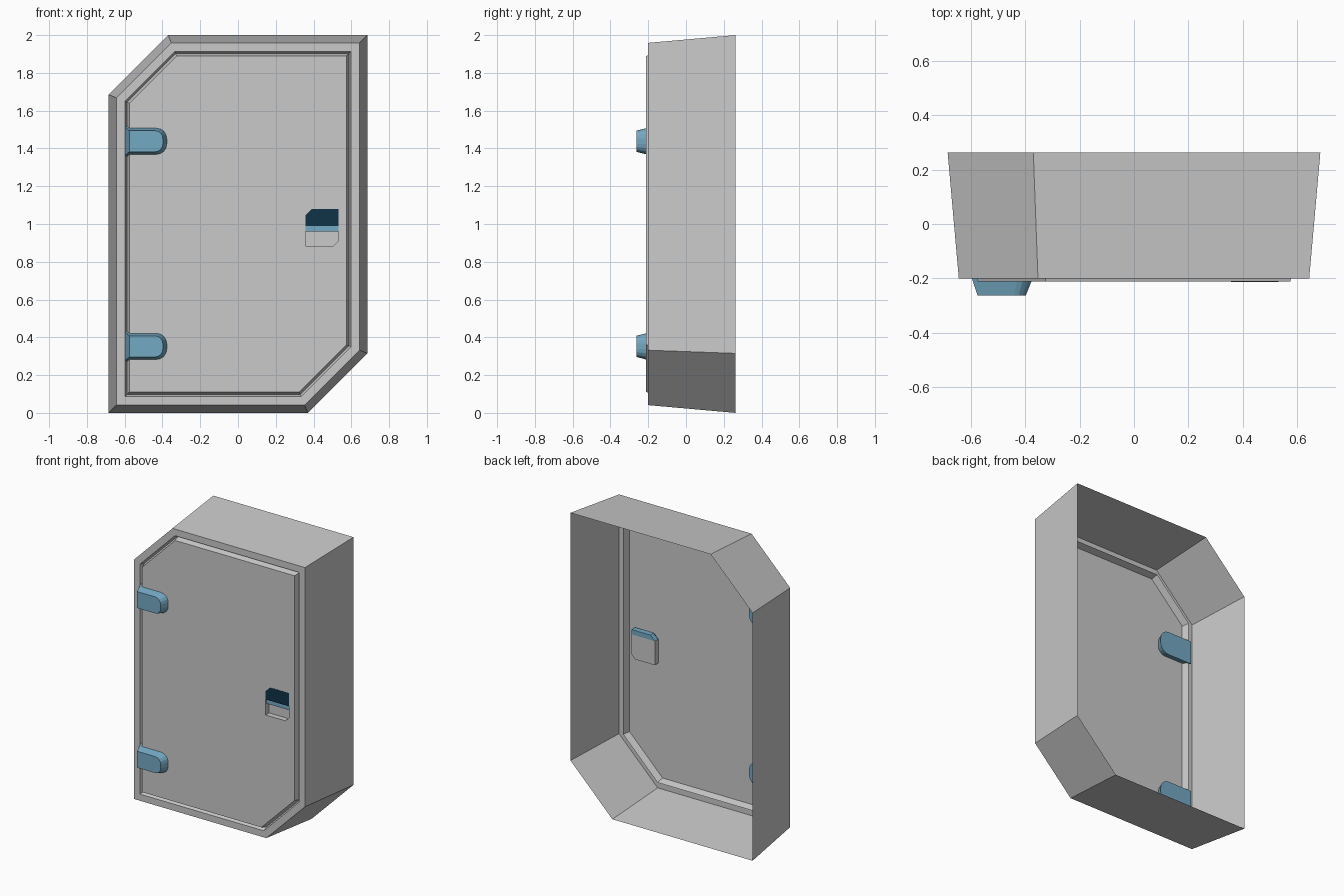
import bpy, bmesh, math

if "Cube" in bpy.data.objects:
    bpy.data.objects.remove(bpy.data.objects["Cube"])


def material(name, rgb):
    m = bpy.data.materials.new(name)
    m.diffuse_color = (*rgb, 1)
    m.use_nodes = True
    m.node_tree.nodes["Principled BSDF"].inputs["Base Color"].default_value = m.diffuse_color
    return m


GREY = material("light grey", (0.59, 0.59, 0.59))
BLUE = material("steel blue", (0.175, 0.40, 0.55))
NAVY = material("dark navy", (0.005, 0.034, 0.063))


def finish(name, bm, mats):
    me = bpy.data.meshes.new(name)
    bm.to_mesh(me)
    bm.free()
    for m in mats:
        me.materials.append(m)
    ob = bpy.data.objects.new(name, me)
    bpy.context.collection.objects.link(ob)
    return ob


def ring(bm, pts, y):
    return [bm.verts.new((x, y, z)) for x, z in pts]


def bridge(bm, a, b):
    n = len(a)
    return [bm.faces.new((a[i], a[(i + 1) % n], b[(i + 1) % n], b[i])) for i in range(n)]


def outline(d):
    # rectangle with two opposite corners cut, inset evenly by d
    w, h, c = 0.685 - d, 1 - d, 1.37 - d * math.sqrt(2)
    half = [(-w, -h), (c - h, -h), (w, w - c)]
    return [(x, z + 1) for x, z in half + [(-x, -z) for x, z in half]]


def prism(name, back, front, y0, y1, mat):
    bm = bmesh.new()
    a, b = ring(bm, back, y0), ring(bm, front, y1)
    bridge(bm, a, b)
    bm.faces.new(b)
    bm.faces.new(a[::-1])
    return finish(name, bm, [mat])


# Open-backed frame with the outer slope of the door groove
bm = bmesh.new()
loops = [ring(bm, outline(d), y) for d, y in
         ((0, 0.263), (0.041, -0.2), (0.086, -0.2), (0.097, -0.165))]
for a, b in zip(loops, loops[1:]):
    bridge(bm, a, b)
finish("frame", bm, [GREY])

# Door panel with a hole and a recessed handle pocket
POCKET = [(0.357, 0.884), (0.505, 0.884), (0.532, 0.911), (0.532, 1.047),
          (0.532, 1.08), (0.39, 1.08), (0.357, 1.047)]
bm = bmesh.new()
a, b = ring(bm, outline(0.097), -0.165), ring(bm, outline(0.111), -0.212)
bridge(bm, a, b)
p = ring(bm, POCKET, -0.212)
edges = []
for loop in (b, p):
    for i, v in enumerate(loop):
        w = loop[(i + 1) % len(loop)]
        edges.append(bm.edges.get((v, w)) or bm.edges.new((v, w)))
res = bmesh.ops.triangle_fill(bm, use_beauty=True, use_dissolve=False,
                              edges=edges, normal=(0, -1, 0))
for f in res["geom"]:
    if isinstance(f, bmesh.types.BMFace):
        f.normal_update()
        if f.normal.y > 0:
            f.normal_flip()
q = ring(bm, POCKET, -0.175)
inner = bridge(bm, p, q)
inner.append(bm.faces.new([q[i] for i in (0, 1, 2, 3, 6)]))
inner.append(bm.faces.new([q[i] for i in (3, 4, 5, 6)]))
for f in inner:
    if f.calc_center_median().z > 1.047:
        f.material_index = 1
finish("door_panel", bm, [GREY, BLUE])

# Handle lip and dark cover in the upper pocket
lip = [(0.357, 0.96), (0.532, 0.96)] + POCKET[4:]
cover = [(0.357, 0.99), (0.532, 0.99)] + POCKET[4:]
prism("handle_lip", lip, lip, -0.178, -0.205, BLUE)
prism("handle_cover", cover, cover, -0.205, -0.2125, NAVY)


# Tapered hinges, rounded at the free end, passing through the door
def hinge_outline(left, right, half, r, zc):
    pts = [(left, -half)]
    for sign, start in ((-1, -90), (1, 0)):
        for i in range(5):
            t = math.radians(start + i * 22.5)
            pts.append((right - r + r * math.cos(t), sign * (half - r) + r * math.sin(t)))
    pts.append((left, half))
    return [(x, z + zc) for x, z in pts]


for name, zc in (("upper_hinge", 1.438), ("lower_hinge", 0.352)):
    prism(name, hinge_outline(-0.607, -0.358, 0.081, 0.065, zc),
          hinge_outline(-0.575, -0.398, 0.056, 0.042, zc), -0.165, -0.263, BLUE)
